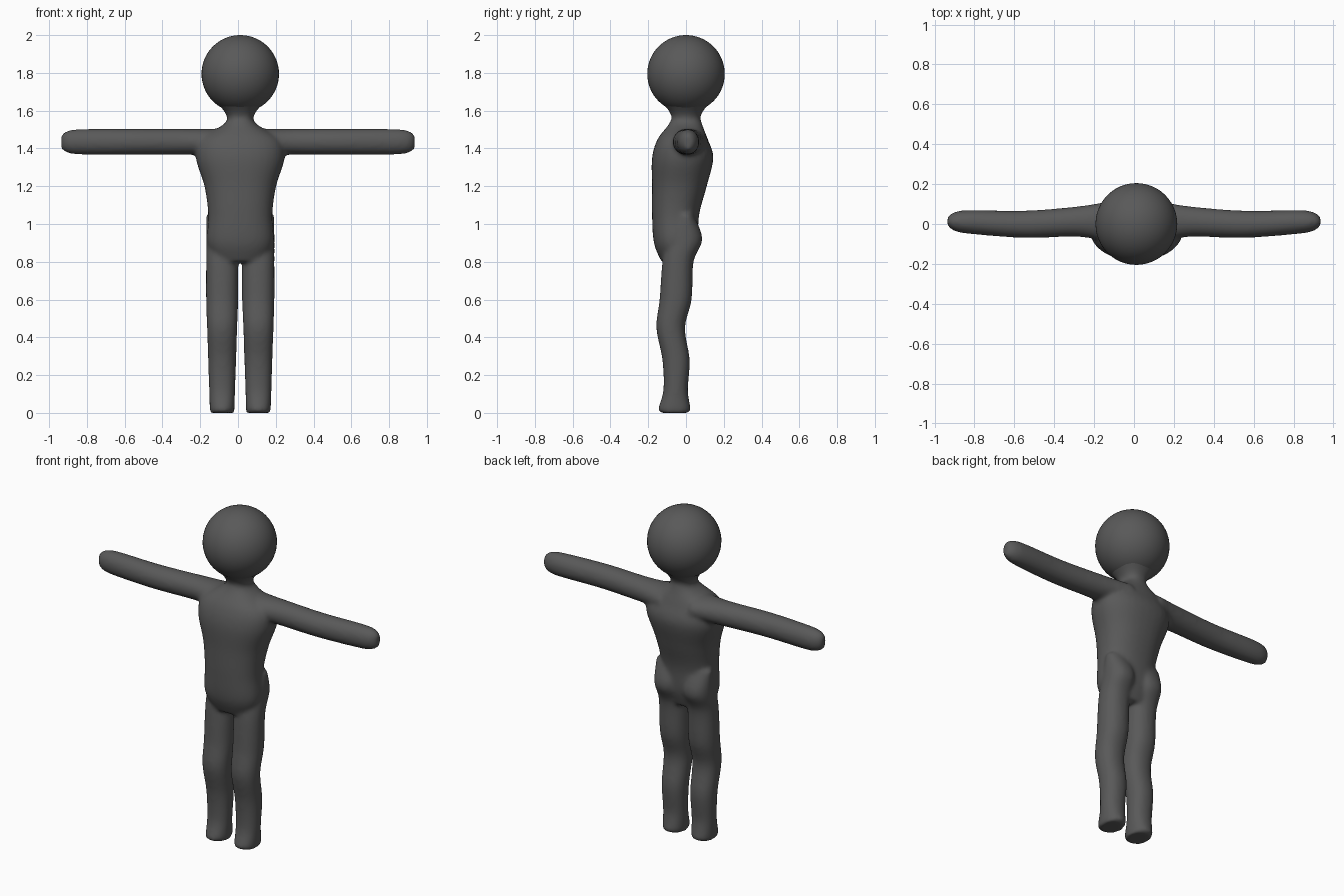
import bpy, bmesh, math
from mathutils import Vector

cube = bpy.data.objects.get("Cube")
if cube:
    bpy.data.objects.remove(cube, do_unlink=True)

MIDDLE = 0.012        # x of the body's plane of symmetry
ARM_HEIGHT = 1.435
LEG_OFFSET = 0.096
HEAD_RADIUS = 0.205
SIDES = 32
STEPS = 6

grey = bpy.data.materials.new("dark grey")
grey.use_nodes = True
grey.diffuse_color = (0.1, 0.1, 0.1, 1)
shader = grey.node_tree.nodes["Principled BSDF"]
shader.inputs["Base Color"].default_value = grey.diffuse_color


def add_object(name, bm):
    bmesh.ops.recalc_face_normals(bm, faces=bm.faces)
    for face in bm.faces:
        face.smooth = True
    mesh = bpy.data.meshes.new(name)
    bm.to_mesh(mesh)
    bm.free()
    mesh.materials.append(grey)
    obj = bpy.data.objects.new(name, mesh)
    bpy.context.collection.objects.link(obj)
    return obj


def smooth_path(stations):
    """Interpolate the stations with a Catmull-Rom spline."""
    points = [Vector(station) for station in stations]
    padded = [points[0]] + points + [points[-1]]
    for before, start, end, after in zip(padded, padded[1:], padded[2:], padded[3:]):
        leave, arrive = (end - before) / 2, (after - start) / 2
        for step in range(STEPS):
            t = step / STEPS
            ease = t * t * (3 - 2 * t)
            yield (start.lerp(end, ease) + leave * t * (1 - t) ** 2
                   - arrive * t * t * (1 - t))
    yield points[-1]


def rounded(value, power):
    return math.copysign(abs(value) ** (2 / power), value)


def loft(bm, stations, place, power):
    """Skin rings given as (distance along, half width, front, back)."""
    rings = []
    for along, half, front, back in smooth_path(stations):
        ring = []
        for side in range(SIDES):
            angle = math.tau * side / SIDES
            across = half * rounded(math.cos(angle), power)
            depth = (front + back + (back - front) * rounded(math.sin(angle), power)) / 2
            ring.append(bm.verts.new(place(along, across, depth)))
        rings.append(ring)
    for low, high in zip(rings, rings[1:]):
        for i in range(SIDES):
            bm.faces.new((low[i - 1], low[i], high[i], high[i - 1]))
    bm.faces.new(rings[0])
    bm.faces.new(rings[-1])


def leg_width(z):
    return 0.065 + 0.02 * min(z / 0.6, 1)


def arm_width(x):
    # Even thickness, closing to a round hand at the end
    return 0.069 * math.sqrt(1 - (x / 0.95) ** 24)


# Torso and neck: height, half width, front, back
torso = [
    (0.8, 0.13, -0.13, 0.03),
    (0.9, 0.175, -0.17, 0.06),
    (1.05, 0.17, -0.18, 0.07),
    (1.2, 0.19, -0.18, 0.11),
    (1.35, 0.235, -0.18, 0.145),
    (1.45, 0.21, -0.15, 0.115),
    (1.53, 0.085, -0.09, 0.085),
    (1.58, 0.075, -0.08, 0.08),
    (1.66, 0.14, -0.14, 0.14),
]

# Leg from sole to buttock: height, front, back
leg_profile = [
    (0, -0.13, 0.01),
    (0.02, -0.147, 0.025),
    (0.12, -0.12, 0.01),
    (0.28, -0.125, 0.02),
    (0.45, -0.157, -0.005),
    (0.6, -0.14, 0.03),
    (0.8, -0.125, 0.04),
    (0.92, -0.1, 0.087),
    (1.05, -0.04, 0.04),
]
leg = [(z, leg_width(z), front, back) for z, front, back in leg_profile]

# Arm from shoulder to hand: distance, front, back
arm_profile = [
    (0.1, -0.1, 0.12),
    (0.27, -0.065, 0.09),
    (0.55, -0.07, 0.067),
    (0.82, -0.05, 0.07),
    (0.9, -0.035, 0.06),
    (0.935, -0.01, 0.035),
]
arm = [(x, arm_width(x), front, back) for x, front, back in arm_profile]

bm = bmesh.new()
loft(bm, torso, lambda along, across, depth: (MIDDLE + across, depth, along), power=2.25)
for mirror in (-1, 1):
    loft(bm, leg, lambda along, across, depth:
         (MIDDLE + mirror * (LEG_OFFSET + across), depth, along), power=2.2)
    loft(bm, arm, lambda along, across, depth:
         (mirror * along, depth, ARM_HEIGHT + across), power=2)
body = add_object("body", bm)

# Fuse the limbs and torso into one soft skin
fuse = body.modifiers.new("fuse", 'REMESH')
fuse.mode = 'VOXEL'
fuse.voxel_size = 0.011
fuse.use_smooth_shade = True
soften = body.modifiers.new("soften", 'SMOOTH')
soften.factor = 0.5
soften.iterations = 10

# Head
bm = bmesh.new()
bmesh.ops.create_uvsphere(bm, u_segments=48, v_segments=32, radius=HEAD_RADIUS)
bmesh.ops.translate(bm, verts=bm.verts, vec=(MIDDLE, 0, 2 - HEAD_RADIUS))
add_object("head", bm)
